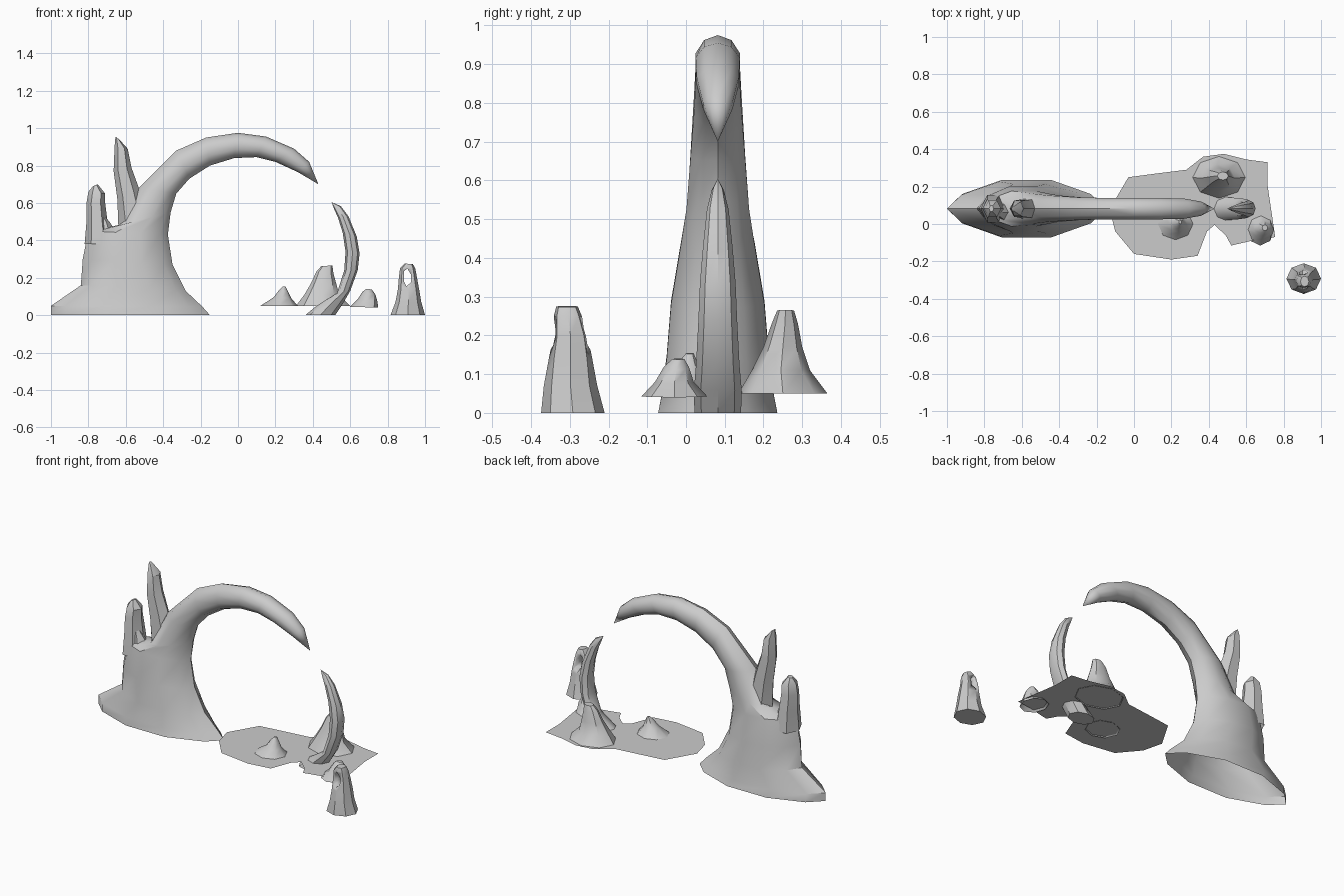
import bpy, bmesh
from math import sin, cos, tau, radians, copysign


def finish(name, bm, angle=38):
    bmesh.ops.recalc_face_normals(bm, faces=bm.faces)
    me = bpy.data.meshes.new(name)
    bm.to_mesh(me)
    bm.free()
    ob = bpy.data.objects.new(name, me)
    bpy.context.collection.objects.link(ob)
    bpy.ops.object.select_all(action='DESELECT')
    ob.select_set(True)
    bpy.context.view_layer.objects.active = ob
    bpy.ops.object.shade_smooth_by_angle(angle=radians(angle))
    return ob


def loft(name, rings, n=8, tip=True, bottom=False, angle=38):
    """Ring = left x, left z, right x, right z, half depth, centre y, pointedness."""
    bm = bmesh.new()
    loops = []
    for x0, z0, x1, z1, w, y, p in rings:
        loop = []
        for i in range(n):
            a = tau * i / n
            t = (1 + cos(a)) / 2
            s = copysign(abs(sin(a)) ** p, sin(a))
            loop.append(bm.verts.new((x0 + (x1 - x0) * t, y + w * s, z0 + (z1 - z0) * t)))
        loops.append(loop)
    for a, b in zip(loops, loops[1:]):
        for i in range(n):
            j = (i + 1) % n
            bm.faces.new((a[i], a[j], b[j], b[i]))
    if tip:
        bm.faces.new(loops[-1])
    if bottom:
        bm.faces.new(loops[0])
    bmesh.ops.remove_doubles(bm, verts=bm.verts, dist=0.0005)
    return finish(name, bm, angle)


Y = 0.082

# Big rock foot sweeping up into the arch
loft("arch_rock", [
    (-1.0, 0, -.15, 0, .165, Y, 1.4),
    (-1.0, .05, -.19, .045, .155, Y, 1.4),
    (-.84, .16, -.28, .13, .14, Y, 1.2),
    (-.83, .30, -.35, .27, .128, Y, 1.2),
    (-.80, .45, -.375, .43, .10, Y, 1.1),
    (-.64, .48, -.36, .55, .085, Y, 1),
    (-.53, .68, -.33, .65, .074, Y, 1),
    (-.33, .88, -.26, .73, .064, Y, 1),
    (-.17, .95, -.15, .80, .06, Y, 1),
    (0, .975, -.02, .84, .06, Y, 1),
    (.15, .955, .10, .845, .06, Y, 1),
    (.30, .89, .20, .82, .057, Y, 1),
    (.38, .82, .32, .765, .04, Y, 1),
    (.43, .70, .43, .70, 0, Y, 1)], n=10, tip=False)

# Spires on the shoulder of the big rock
loft("left_spire", [
    (-.82, .38, -.68, .38, .085, Y, 1),
    (-.81, .50, -.70, .52, .07, Y, 1),
    (-.81, .60, -.71, .60, .058, Y, 1),
    (-.80, .66, -.71, .65, .05, Y, 1),
    (-.775, .69, -.75, .70, .018, Y, 1)], n=6, angle=30)
loft("right_spire", [
    (-.64, .48, -.48, .50, .06, Y, 1),
    (-.645, .62, -.53, .68, .055, Y, 1),
    (-.665, .77, -.57, .79, .05, Y, 1),
    (-.66, .90, -.59, .89, .042, Y, 1),
    (-.655, .955, -.635, .94, .015, Y, 1)], n=6, angle=30)
loft("small_spire", [
    (-.76, .38, -.63, .40, .07, Y - .01, 1),
    (-.745, .50, -.68, .49, .035, Y - .02, 1),
    (-.745, .57, -.735, .56, .006, Y - .02, 1)], n=5, angle=30)

# Flat island: an open shell with a rounded rim
outline = [(-.13, .08), (-.03, .25), (.12, .27), (.28, .29), (.37, .36), (.48, .375),
           (.60, .345), (.715, .33), (.715, .20), (.755, -.07), (.65, -.085), (.52, -.115),
           (.49, -.06), (.43, -.005), (.39, -.04), (.34, -.17), (.20, -.19), (0, -.16),
           (-.10, -.04)]
bm = bmesh.new()
face = bm.faces.new([bm.verts.new((x, y, .012)) for x, y in outline])
for inset, z in ((.008, .036), (.03, .055)):
    bmesh.ops.inset_region(bm, faces=[face], thickness=inset, use_even_offset=True)
    for v in face.verts:
        v.co.z = z
finish("island_slab", bm, 45)

# Curved horn standing on the island
loft("horn", [
    (.36, 0, .52, 0, .06, Y, 1),
    (.42, .05, .56, .06, .062, Y, 1),
    (.53, .12, .60, .13, .056, Y, 1),
    (.568, .24, .64, .24, .05, Y, 1),
    (.575, .34, .65, .33, .046, Y, 1),
    (.56, .44, .635, .42, .038, Y, 1),
    (.535, .52, .59, .53, .028, Y, 1),
    (.515, .565, .55, .583, .016, Y, 1),
    (.50, .605, .50, .605, 0, Y, 1)], n=8, tip=False, bottom=True)

# Humps growing out of the island
loft("back_peak", [
    (.31, .05, .60, .05, .115, .25, 1),
    (.355, .11, .54, .11, .075, .245, 1),
    (.39, .17, .525, .17, .05, .25, 1),
    (.42, .235, .51, .225, .034, .255, 1),
    (.445, .262, .505, .266, .022, .257, 1)], n=8)
loft("front_hump", [
    (.12, .05, .32, .05, .09, .0, 1),
    (.19, .095, .285, .09, .045, .0, 1),
    (.22, .135, .268, .125, .025, .005, 1),
    (.24, .155, .255, .152, .01, .01, 1)], n=8)
loft("right_hump", [
    (.60, .045, .75, .04, .085, -.03, 1),
    (.64, .085, .745, .075, .05, -.03, 1),
    (.665, .125, .735, .11, .033, -.025, 1),
    (.685, .14, .715, .138, .016, -.02, 1)], n=8)

# Small separate rock pierced by a hole
rock = loft("pierced_rock", [
    (.815, 0, 1.0, 0, .082, -.292, 1),
    (.842, .07, .98, .07, .069, -.298, 1),
    (.855, .14, .968, .14, .056, -.298, .8),
    (.86, .20, .957, .20, .044, -.298, .7),
    (.866, .25, .948, .25, .036, -.305, .7),
    (.89, .276, .935, .273, .028, -.307, .7)], n=8, bottom=True)
bm = bmesh.new()
hole = [(.90, .155), (.925, .175), (.926, .215), (.905, .25), (.888, .235), (.887, .18)]
front = bm.faces.new([bm.verts.new((x, -.5, z)) for x, z in hole])
ext = bmesh.ops.extrude_face_region(bm, geom=[front])["geom"]
for v in ext:
    if isinstance(v, bmesh.types.BMVert):
        v.co.y = -.1
cutter = finish("hole_cutter", bm)
cutter.hide_render = True
cutter.hide_viewport = True
mod = rock.modifiers.new("hole", 'BOOLEAN')
mod.operation = 'DIFFERENCE'
mod.solver = 'EXACT'
mod.object = cutter
